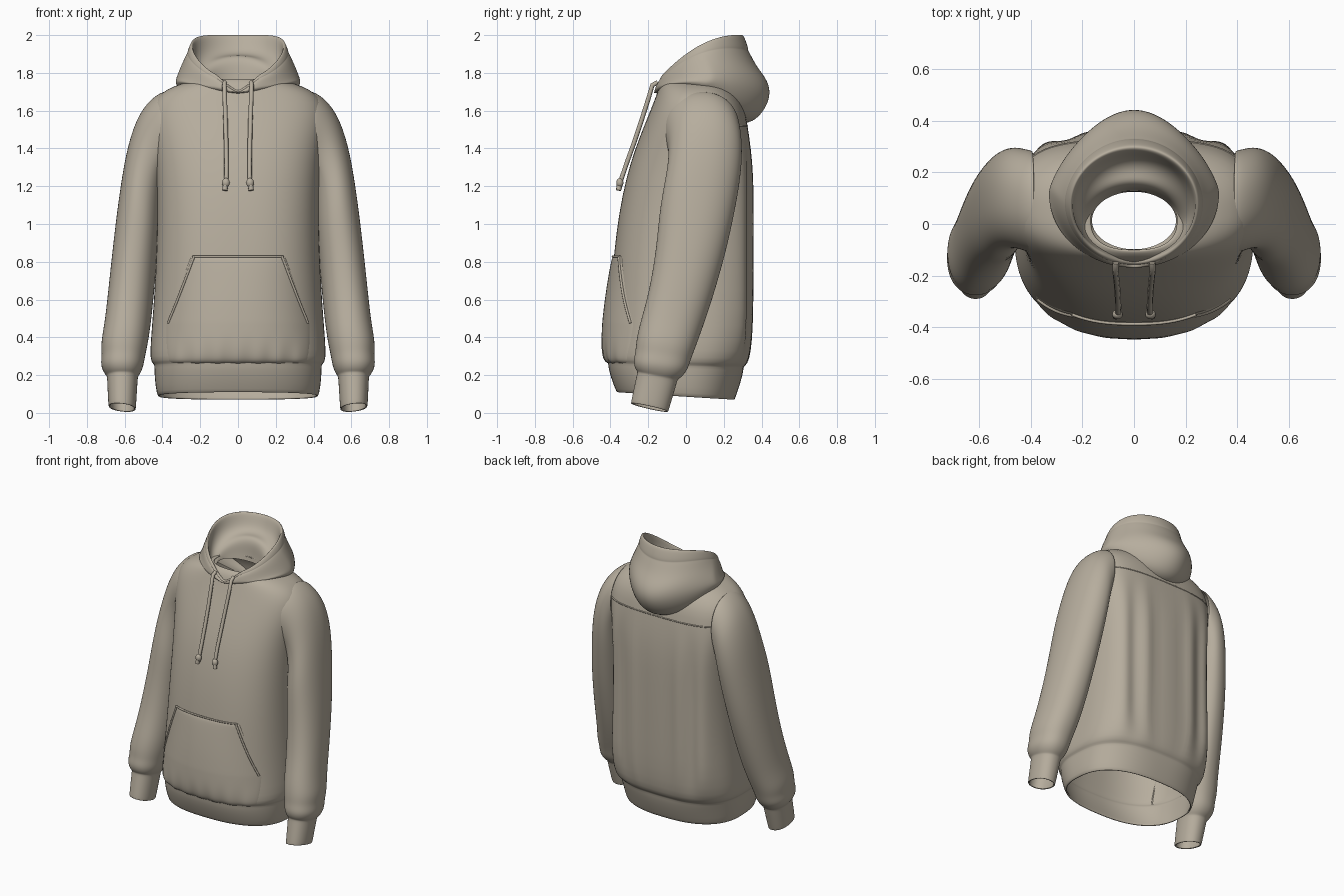
import bpy, bmesh, math
from mathutils import Vector

if "Cube" in bpy.data.objects:
    bpy.data.objects.remove(bpy.data.objects["Cube"])

cloth = bpy.data.materials.new("taupe_fleece")
cloth.diffuse_color = (0.47, 0.42, 0.34, 1)
cloth.use_nodes = True
cloth.node_tree.nodes["Principled BSDF"].inputs["Base Color"].default_value = cloth.diffuse_color


def finish(name, bm, subsurf=2, thick=0):
    bmesh.ops.recalc_face_normals(bm, faces=bm.faces)
    me = bpy.data.meshes.new(name)
    bm.to_mesh(me)
    bm.free()
    ob = bpy.data.objects.new(name, me)
    bpy.context.collection.objects.link(ob)
    me.materials.append(cloth)
    for p in me.polygons:
        p.use_smooth = True
    if thick:
        m = ob.modifiers.new("thickness", 'SOLIDIFY')
        m.thickness, m.offset = thick, 0
    m = ob.modifiers.new("smooth", 'SUBSURF')
    m.levels = m.render_levels = subsurf
    return ob


def loft(name, rings, closed=True, **kw):
    bm = bmesh.new()
    vs = [[bm.verts.new(p) for p in r] for r in rings]
    n = len(rings[0])
    for a, b in zip(vs, vs[1:]):
        for i in range(n if closed else n - 1):
            j = (i + 1) % n
            bm.faces.new((a[i], a[j], b[j], b[i]))
    return finish(name, bm, **kw)


def tube(name, pts, r):
    cu = bpy.data.curves.new(name, 'CURVE')
    cu.dimensions, cu.bevel_depth, cu.bevel_resolution = '3D', r, 2
    cu.use_fill_caps = True
    s = cu.splines.new('POLY')
    s.points.add(len(pts) - 1)
    for q, p in zip(s.points, pts):
        q.co = (*p, 1)
    ob = bpy.data.objects.new(name, cu)
    bpy.context.collection.objects.link(ob)
    cu.materials.append(cloth)
    return ob


def spow(v, n):
    return math.copysign(abs(v) ** (2 / n), v)


def ramp(v, a, b):
    return min(1, max(0, (v - a) / (b - a)))


def lerp_rows(rows, z):
    # interpolate a table whose first column is z
    for a, b in zip(rows, rows[1:]):
        if z <= b[0]:
            break
    f = ramp(z, a[0], b[0])
    return [p + (q - p) * f for p, q in zip(a, b)]


# Torso with ribbed hem: z, half width, front y, back y
TORSO = [(.09, .415, -.36, .25), (.10, .425, -.365, .255), (.18, .435, -.395, .285),
         (.245, .437, -.408, .30), (.258, .437, -.405, .298), (.272, .455, -.418, .32),
         (.32, .46, -.415, .335), (.45, .45, -.40, .34), (.65, .435, -.39, .343),
         (.85, .425, -.375, .345), (1.05, .42, -.35, .345), (1.25, .425, -.31, .345),
         (1.4, .44, -.262, .335), (1.52, .46, -.215, .32), (1.61, .46, -.178, .305),
         (1.67, .425, -.155, .275), (1.71, .37, -.14, .245), (1.74, .295, -.13, .215),
         (1.76, .20, -.11, .16), (1.765, .165, -.10, .125)]


def squareness(z, side):
    # the back is boxier than the front between hem and yoke
    return 2.5 + (1.3 * ramp(z, .2, .45) * ramp(z, 1.7, 1.4) if side > 0 else 0)


def torso_y(x, z, side):
    _, hw, yf, yb = lerp_rows(TORSO, z)
    n = squareness(z, side)
    k = (1 - min(1, abs(x / hw)) ** n) ** (1 / n)
    return (yf + yb) / 2 + side * k * (yb - yf) / 2


rings = []
for z, hw, yf, yb in TORSO:
    ring = []
    fold = .015 * ramp(z, .25, .45) * ramp(z, 1.5, 1.2)
    for i in range(72):
        t = 2 * math.pi * i / 72
        n = squareness(z, math.sin(t))
        c, s = spow(math.cos(t), n), spow(math.sin(t), n)
        y = (yf + yb) / 2 + s * (yb - yf) / 2
        if s > 0:
            y += fold * math.cos(c * hw * 36) * s
        ring.append((c * hw, y, z - .025 * ramp(z, .45, 0) * s))
    rings.append(ring)
loft("torso", rings, subsurf=1, thick=.012)

# Sleeves with ribbed cuffs: outer x, outer z, inner x, inner z, front y, back y
SLEEVE = [(.385, 1.70, .40, 1.30, -.11, .28), (.44, 1.675, .40, 1.26, -.10, .285),
          (.52, 1.59, .405, 1.20, -.085, .295), (.58, 1.42, .41, 1.10, -.095, .285),
          (.618, 1.2, .418, .97, -.135, .255), (.65, .95, .435, .8, -.15, .21),
          (.68, .67, .455, .57, -.19, .135), (.70, .48, .473, .42, -.24, .075),
          (.722, .37, .488, .34, -.26, .04), (.715, .31, .498, .295, -.262, .02),
          (.724, .255, .505, .25, -.275, .005), (.705, .215, .52, .215, -.265, -.025),
          (.69, .20, .533, .198, -.252, -.05), (.688, .185, .536, .183, -.255, -.052),
          (.682, .042, .545, .026, -.287, -.097), (.680, .036, .547, .02, -.286, -.099)]
for side, label in ((1, "left"), (-1, "right")):
    rings = []
    for xo, zo, xi, zi, yf, yb in SLEEVE:
        ring = []
        for i in range(32):
            t = 2 * math.pi * i / 32
            c, s = spow(math.cos(t), 2.2), spow(math.sin(t), 2.2)
            ring.append((side * ((xo + xi) / 2 + c * (xo - xi) / 2),
                         (yf + yb) / 2 + s * (yb - yf) / 2,
                         (zo + zi) / 2 + c * (zo - zi) / 2 - .021 * ramp(zo, 1.2, .5) * s))
        rings.append(ring)
    loft(label + "_sleeve", rings, thick=.01)

# Hood, folded over the rim: front y, z; side half width, z; back y, z
HOOD = [(-.12, 1.70, .27, 1.70, .24, 1.55), (-.15, 1.695, .31, 1.72, .31, 1.525),
        (-.168, 1.71, .332, 1.74, .39, 1.56), (-.17, 1.725, .33, 1.765, .452, 1.67),
        (-.168, 1.738, .314, 1.81, .435, 1.76), (-.165, 1.745, .29, 1.865, .375, 1.83),
        (-.16, 1.75, .272, 1.90, .335, 1.91), (-.157, 1.752, .267, 1.905, .328, 1.92),
        (-.158, 1.755, .268, 1.912, .33, 1.93), (-.154, 1.762, .256, 1.94, .308, 1.995),
        (-.148, 1.765, .247, 1.95, .296, 2.005), (-.138, 1.76, .236, 1.94, .28, 1.99),
        (-.130, 1.74, .234, 1.87, .25, 1.91), (-.12, 1.72, .215, 1.81, .20, 1.89),
        (-.112, 1.71, .19, 1.78, .165, 1.895), (-.106, 1.705, .175, 1.76, .14, 1.86),
        (-.10, 1.70, .165, 1.745, .135, 1.79), (-.098, 1.69, .163, 1.735, .125, 1.735)]
rings = []
for yf, zf, hw, zs, yb, zb in HOOD:
    ring = []
    pinch = 2 * max(0, yb - .3)          # pointed back of the hood
    dip = .06 * ramp(zf, 1.69, 1.755)    # V at the throat
    for i in range(64):
        t = 2 * math.pi * i / 64
        c, s = math.cos(t), math.sin(t)
        x = hw * s * (1 - pinch * max(0, c))
        z = zs + (zb - zf) / 2 * c + ((zb + zf) / 2 - zs) * c * c
        if c < 0:
            z -= dip * max(0, 1 - abs(x) / .11)
        ring.append((x, (yf + yb) / 2 + c * (yb - yf) / 2, z))
    rings.append(ring)
loft("hood", rings)

# Front pouch pocket: z, half width, lift off the torso
POCKET = [(.262, .375, .0), (.275, .38, .015), (.33, .385, .032), (.40, .388, .042),
          (.47, .39, .045), (.485, .385, .045), (.60, .338, .038), (.73, .288, .026),
          (.80, .262, .018), (.83, .25, .012), (.832, .25, -.012)]
us = [i / 12 for i in range(-12, 13)]
rings = []
for z, w, lift in POCKET:
    row = []
    for u in [-1.0] + us + [1.0]:
        off = min(lift, .012) + max(0, lift - .012) * (1 - u * u)
        off += .006 * math.cos(u * 22) * ramp(z, .4, .27)
        row.append([u * w, torso_y(u * w, z, -1) - off, z])
    for e in (0, -1):
        row[e][1] += .03
    rings.append(row)
loft("front_pocket", rings, closed=False)

# Pocket seams: slanted welts and top stitching
for side, label in ((1, "left"), (-1, "right")):
    pts = []
    for k in range(13):
        z = .475 + .352 * k / 12
        x = side * (lerp_rows(POCKET, z)[1] - .018)
        pts.append((x, torso_y(x, z, -1) - .014, z))
    tube(label + "_pocket_welt", pts, .007)
tube("pocket_top_seam", [(x / 50, torso_y(x / 50, .828, -1) - .011, .828)
                         for x in range(-12, 13)], .006)

# Back yoke seam
tube("back_yoke_seam", [(x / 50, torso_y(x / 50, 1.52, 1) + .003, 1.52)
                        for x in range(-20, 21)], .005)

# Drawstrings with end knots
CORD = [(.07, -.15, 1.75), (.072, -.178, 1.735), (.07, -.20, 1.66), (.066, -.235, 1.55),
        (.063, -.275, 1.43), (.061, -.318, 1.31), (.062, -.345, 1.23), (.064, -.352, 1.19)]
for side, label in ((1, "left"), (-1, "right")):
    tube(label + "_drawstring", [(side * x, y, z) for x, y, z in CORD], .012)
    bm = bmesh.new()
    bmesh.ops.create_uvsphere(bm, u_segments=12, v_segments=8, radius=1)
    for v in bm.verts:
        v.co = Vector((side * .064, -.35, 1.218)) + Vector((v.co.x * .022, v.co.y * .02, v.co.z * .026))
    finish(label + "_drawstring_knot", bm, subsurf=1)
    tube(label + "_drawstring_tail", [(side * .066, -.352, 1.21), (side * .07, -.357, 1.178)], .014)
